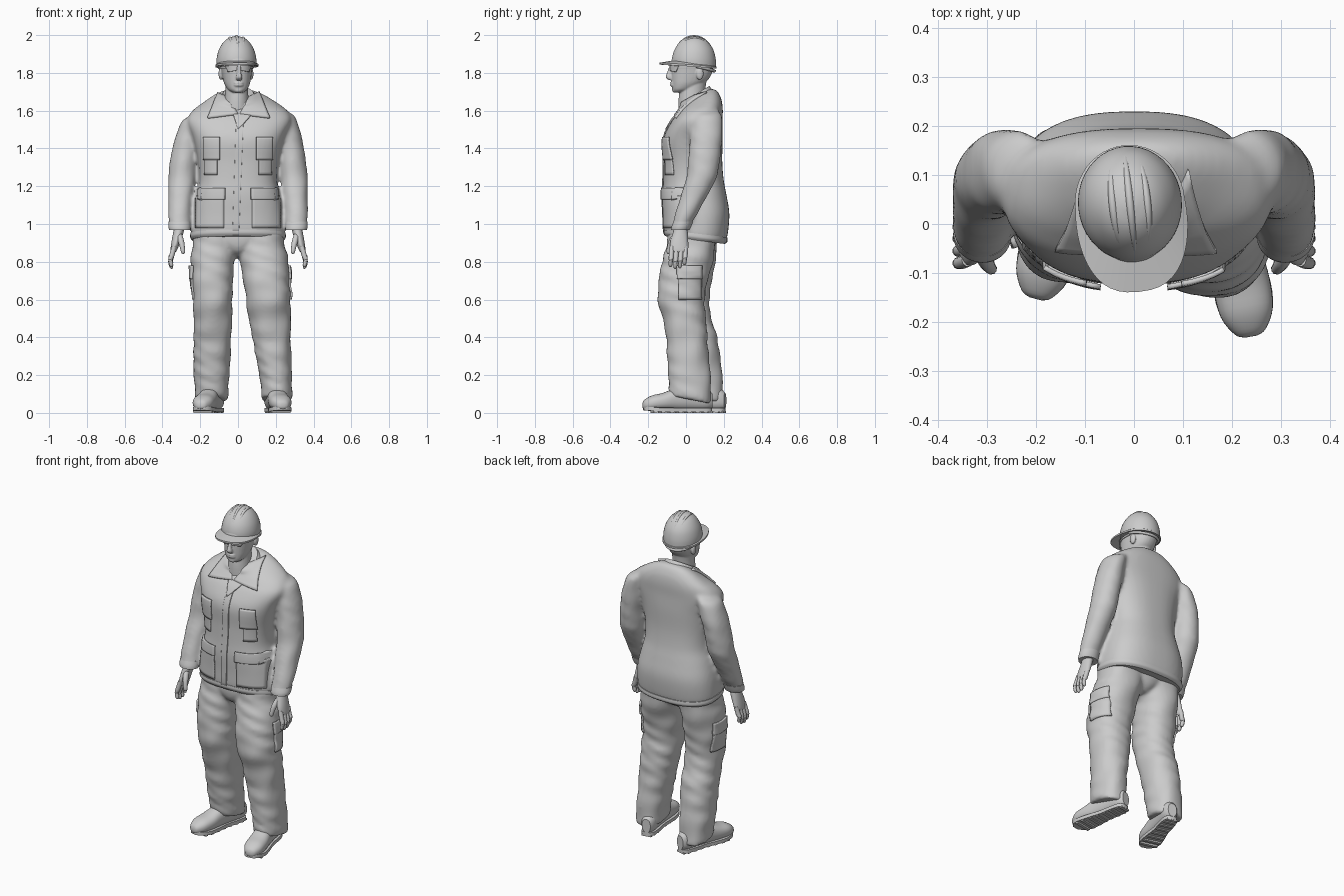
import bpy, bmesh, math
from math import sin, cos, pi
from mathutils import Vector, Matrix
from mathutils.bvhtree import BVHTree

if "Cube" in bpy.data.objects:
    bpy.data.objects.remove(bpy.data.objects["Cube"])


def spow(v, p):
    return math.copysign(abs(v) ** (2 / p), v)


def smooth_path(keys, steps):
    """Catmull-Rom interpolation of equal-length tuples."""
    out = []
    for i in range(len(keys) - 1):
        a, b, c, d = (keys[max(0, min(len(keys) - 1, i + k))] for k in (-1, 0, 1, 2))
        for s in range(steps):
            t = s / steps
            out.append([.5 * (2 * q + (r - p) * t + (2 * p - 5 * q + 4 * r - u) * t * t
                              + (3 * q - p - 3 * r + u) * t ** 3) for p, q, r, u in zip(a, b, c, d)])
    return out + [list(keys[-1])]


def skin(bm, rings):
    """Bridge rings of points and cap both ends."""
    vs = [[bm.verts.new(p) for p in r] for r in rings]
    n = len(vs[0])
    for a, b in zip(vs, vs[1:]):
        for i in range(n):
            bm.faces.new((a[i], a[(i + 1) % n], b[(i + 1) % n], b[i]))
    bm.faces.new(vs[0])
    bm.faces.new(vs[-1])


def tube(bm, keys, p=2.0, n=32, steps=4, wrinkle=0, m=Matrix()):
    """Loft of rings (x, y, z, rx, ry[, tilt])."""
    rings = []
    for x, y, z, rx, ry, tilt in smooth_path([tuple(k) + (0,) * (6 - len(k)) for k in keys], steps):
        ring = []
        for i in range(n):
            a = 2 * pi * i / n
            f = 1 + wrinkle * sin(z * 55 + 3 * sin(a + z * 9)) * sin(2 * a + z * 13)
            dy = ry * f * spow(sin(a), p)
            ring.append(m @ Vector((x + rx * f * spow(cos(a), p), y + dy, z + tilt * dy)))
        rings.append(ring)
    skin(bm, rings)


def pipe(bm, keys, n=10, steps=3):
    """Round pipe through points (x, y, z, radius)."""
    pts = smooth_path(keys, steps)
    rings = []
    for i, k in enumerate(pts):
        t = Vector(pts[min(i + 1, len(pts) - 1)][:3]) - Vector(pts[max(i - 1, 0)][:3])
        q = t.to_track_quat('Z', 'Y')
        rings.append([Vector(k[:3]) + q @ Vector((cos(2 * pi * j / n), sin(2 * pi * j / n), 0)) * k[3]
                      for j in range(n)])
    skin(bm, rings)


def ball(bm, loc, size):
    bmesh.ops.create_uvsphere(bm, u_segments=16, v_segments=10, radius=1,
                              matrix=Matrix.Translation(loc) @ Matrix.Diagonal((*size, 1)))


def finish(name, bm, m=Matrix(), voxel=0, soft=4, thick=0):
    bmesh.ops.recalc_face_normals(bm, faces=bm.faces)
    me = bpy.data.meshes.new(name)
    bm.to_mesh(me)
    bm.free()
    me.transform(m)
    me.shade_smooth()
    me.set_sharp_from_angle(angle=math.radians(40))
    ob = bpy.data.objects.new(name, me)
    bpy.context.collection.objects.link(ob)
    if voxel:
        r = ob.modifiers.new("fuse", 'REMESH')
        r.mode, r.voxel_size, r.use_smooth_shade = 'VOXEL', voxel, True
        s = ob.modifiers.new("soften", 'SMOOTH')
        s.factor, s.iterations = .5, soft
    if thick:
        s = ob.modifiers.new("thickness", 'SOLIDIFY')
        s.thickness, s.offset = thick, 0
    return ob


def patch(name, bvh, quad, side=0, off=.003, thick=.01, m=Matrix(), n=10):
    """Cloth panel laid on a surface, from the front (side=0) or from +x / -x."""
    bm = bmesh.new()
    a, b, c, d = (Vector(q) for q in quad)
    way = Vector((-side, 0, 0)) if side else Vector((0, 1, 0))
    grid = []
    for i in range(n + 1):
        for j in range(n + 1):
            w = a.lerp(b, i / n).lerp(d.lerp(c, i / n), j / n)
            o = Vector((side, w.x, w.y)) if side else Vector((w.x, -1, w.y))
            hit = bvh.ray_cast(o, way)[0] or bvh.find_nearest(o + way * .9)[0]
            grid.append(bm.verts.new(hit - way * off))
    for i in range(n):
        for j in range(n):
            k = i * (n + 1) + j
            bm.faces.new((grid[k], grid[k + 1], grid[k + n + 2], grid[k + n + 1]))
    return finish(name, bm, m, thick=thick)


def box(x0, x1, z0, z1):
    return [(x0, z0), (x1, z0), (x1, z1), (x0, z1)]


# Jacket: torso and sleeves fused
bm = bmesh.new()
tube(bm, [(0, .045, .92, .24, .155, -.13), (0, .05, .95, .25, .168, -.12), (0, .055, 1.05, .245, .175),
          (0, .045, 1.15, .225, .17), (0, .04, 1.23, .206, .16), (0, .037, 1.33, .212, .155),
          (.003, .037, 1.45, .24, .157), (.007, .057, 1.54, .275, .136), (.01, .075, 1.595, .255, .12, .1),
          (.01, .08, 1.635, .2, .107, .25), (.005, .07, 1.665, .135, .09, .5), (0, .05, 1.675, .08, .075, .55)],
     p=2.5, n=48)
torso = BVHTree.FromBMesh(bm)
ARM = [(.2, .11, 1.59, .04, .06), (.236, .11, 1.56, .062, .078), (.262, .108, 1.48, .068, .086),
       (.282, .1, 1.38, .071, .085), (.296, .083, 1.25, .073, .081), (.304, .042, 1.15, .066, .071),
       (.31, .0, 1.05, .06, .058), (.308, -.022, 1.0, .057, .05), (.308, -.028, .97, .055, .048)]
for s in (1, -1):
    tube(bm, [(s * x, y, z + (.014 * s - .002 if z > 1.4 else 0), a, b) for x, y, z, a, b in ARM], wrinkle=.03)
finish("jacket", bm, voxel=.011, soft=9)

# Jacket trim: hem, cuffs, collar, placket and pockets
bm = bmesh.new()
tube(bm, [(0, .048, .915, .243, .158, -.13), (0, .05, .93, .253, .17, -.13), (0, .05, .95, .252, .17, -.12)],
     p=2.5, n=48)
finish("jacket_hem", bm)
bm = bmesh.new()
tube(bm, [(.002, .06, 1.635, .125, .1, .5), (.002, .05, 1.665, .098, .086, .58), (.002, .047, 1.685, .082, .076, .6)])
finish("collar_stand", bm)
patch("placket", torso, [(-.03, .94), (.005, .94), (.03, 1.57), (-.01, 1.56)], thick=.006, n=16)
patch("collar_leaf_left", torso, [(-.05, 1.665), (-.105, 1.69), (-.16, 1.56), (0, 1.58)], thick=.02)
patch("collar_leaf_right", torso, [(.055, 1.665), (.11, 1.695), (.168, 1.56), (.01, 1.58)], thick=.02)
patch("lapel", torso, [(-.035, 1.61), (.0, 1.5), (.03, 1.53), (.09, 1.6)], thick=.012)
for s, w in ((1, "right"), (-1, "left")):
    patch("chest_pocket_" + w, torso, box(s * .11, s * .175, 1.26, 1.42))
    patch("chest_flap_" + w, torso, box(s * .097, s * .183, 1.34, 1.46), off=.01)
    patch("hip_pocket_" + w, torso, box(s * .075, s * .225, .98, 1.15), thick=.008)
    patch("hip_flap_" + w, torso, box(s * .068, s * .23, 1.13, 1.19), off=.009)
    bm = bmesh.new()
    tube(bm, [(s * .308, -.03, .968, .056, .049), (s * .309, -.025, .985, .059, .052), (s * .309, -.015, 1.012, .059, .052)])
    finish("cuff_" + w, bm)

# Trousers: pelvis and both legs fused
LEGS = [[(.115, .04, .99, .12, .13), (.128, .025, .88, .122, .13), (.14, .007, .8, .128, .134),
         (.15, -.015, .7, .123, .13), (.16, -.026, .6, .118, .124), (.168, -.008, .5, .112, .114),
         (.178, .004, .4, .102, .11), (.188, .01, .3, .094, .11), (.199, .018, .2, .086, .112),
         (.205, .022, .1, .082, .112, -.15), (.205, .022, .07, .078, .108, -.2)],
        [(-.11, .045, .99, .12, .13), (-.125, .035, .88, .118, .13), (-.134, .022, .8, .115, .132),
         (-.136, .01, .7, .11, .128), (-.134, .002, .6, .104, .122), (-.133, .02, .5, .102, .114),
         (-.135, .052, .4, .1, .114), (-.138, .07, .3, .098, .11), (-.14, .085, .2, .094, .107),
         (-.14, .098, .1, .088, .102, -.15), (-.14, .1, .07, .084, .098, -.2)]]
bm = bmesh.new()
for leg in LEGS:
    tube(bm, leg, p=2.2, wrinkle=.04)
thighs = BVHTree.FromBMesh(bm)
tube(bm, [(0, .045, 1.0, .21, .13), (0, .035, .92, .2, .13), (0, .03, .86, .09, .11), (0, .03, .83, .03, .07)])
finish("trousers", bm, voxel=.011)
for s, w in ((1, "right"), (-1, "left")):
    patch("cargo_pocket_" + w, thighs, box(-.04, .08, .6, .74), side=s, thick=.012)
    patch("cargo_flap_" + w, thighs, box(-.048, .085, .71, .78), side=s, off=.008)

# Boots: upper, sole and tread lugs, built heel at origin with toe towards -y
SWAP = Matrix(((1, 0, 0, 0), (0, 0, 1, 0), (0, 1, 0, 0), (0, 0, 0, 1)))
HALF = [(0, .02), (-.02, .038), (-.08, .044), (-.15, .044), (-.22, .054), (-.29, .059), (-.34, .045), (-.365, .02)]
for w, x, y, turn in (("right", .174, .135, 10), ("left", -.105, .205, -15)):
    m = Matrix.Translation((x, y, 0)) @ Matrix.Rotation(math.radians(turn), 4, 'Z')
    bm = bmesh.new()
    tube(bm, [(0, .065, .002, .026, .04), (0, .075, -.035, .043, .06), (0, .08, -.12, .047, .066),
              (0, .073, -.19, .051, .06), (0, .06, -.26, .058, .046), (0, .053, -.32, .054, .039),
              (0, .044, -.36, .032, .025), (0, .04, -.37, .012, .01)], p=2.3, m=SWAP)
    finish("boot_" + w, bm, m)
    bm = bmesh.new()
    half = smooth_path(HALF, 3)
    loop = [(h, t) for t, h in half] + [(-h, t) for t, h in reversed(half)]
    skin(bm, [[Vector((a, b, z + .1 * max(0, -.28 - b))) for a, b in loop] for z in (.006, .026)])
    for t, h in half[2:-5:2]:
        bmesh.ops.create_cube(bm, size=1, matrix=Matrix.Translation((0, t, .005)) @ Matrix.Diagonal((h * 1.8, .018, .01, 1)))
    finish("sole_" + w, bm, m)

# Hands: palm, four fingers and thumb
for s, w in ((1, "right"), (-1, "left")):
    bm = bmesh.new()
    tube(bm, [(.309, -.027, .99, .028, .032), (.317, -.03, .95, .027, .04), (.33, -.036, .9, .023, .048),
              (.341, -.036, .86, .017, .047), (.344, -.036, .85, .01, .04)], n=20)
    for y, drop in ((-.074, .01), (-.049, .0), (-.024, .003), (.0, .02)):
        pipe(bm, [(.338, y, .88, .013), (.35, y - .004, .835, .0135), (.358, y - .006, .80 + drop, .012),
                  (.352, y - .008, .772 + drop, .01), (.348, y - .008, .764 + drop, .004)])
    pipe(bm, [(.315, -.045, .95, .016), (.302, -.075, .91, .016), (.294, -.088, .875, .013),
              (.29, -.092, .85, .011), (.289, -.093, .842, .004)])
    finish("hand_" + w, bm, Matrix.Diagonal((s, 1, 1, 1)))

# Head with neck, nose, ears and lips fused, turned slightly
HEAD = Matrix.Translation((-.008, .04, 0)) @ Matrix.Rotation(math.radians(6), 4, 'Z') @ Matrix.Translation((0, -.04, 0))
bm = bmesh.new()
tube(bm, [(0, -.035, 1.697, .028, .03), (0, -.016, 1.712, .05, .057), (0, .006, 1.74, .066, .082),
          (0, .022, 1.77, .074, .1), (0, .031, 1.81, .08, .11), (0, .033, 1.86, .084, .112), (0, .035, 1.9, .07, .1)], p=2.2)
face = BVHTree.FromBMesh(bm)
tube(bm, [(0, .03, 1.56, .075, .07), (0, .03, 1.65, .064, .07), (0, .035, 1.72, .06, .068), (0, .045, 1.79, .06, .07)])
tube(bm, [(0, -.08, 1.832, .009, .01), (0, -.088, 1.8, .011, .014), (0, -.091, 1.777, .017, .017), (0, -.08, 1.762, .014, .014)], n=16)
for z, h in ((1.747, .007), (1.735, .008)):
    ball(bm, (0, -.072, z), (.026, .013, h))
ball(bm, (0, -.058, 1.71), (.026, .017, .016))
for s in (1, -1):
    ball(bm, (s * .081, .065, 1.795), (.012, .02, .033))
finish("head", bm, HEAD, voxel=.004, soft=6)

# Safety glasses
for s, w in ((1, "right"), (-1, "left")):
    patch("lens_" + w, face, [(s * .012, 1.812), (s * .055, 1.805), (s * .068, 1.838), (s * .008, 1.84)],
          off=.006, thick=.006, m=HEAD)
    patch("temple_" + w, face, box(-.06, .06, 1.824, 1.834), side=s, off=.003, thick=.005, m=HEAD)

# Hard hat: shell, ridges, brim and nape strap
bm = bmesh.new()
tube(bm, [(0, .042, 1.835, .105, .117, -.08), (0, .042, 1.875, .105, .116, -.04), (0, .042, 1.92, .094, .104),
          (0, .042, 1.96, .071, .078), (0, .042, 1.984, .043, .047), (0, .042, 1.994, .012, .013)], n=40)
for x in (-.035, 0, .035):
    k = math.sqrt(1 - (x / .106) ** 2)
    pipe(bm, [(x * (.4 + .6 * sin(t)), .042 + .113 * k * cos(t), 1.85 + .142 * k * sin(t), .002 + .006 * sin(t))
              for t in [math.radians(35 + 11 * i) for i in range(11)]])
finish("hard_hat", bm, HEAD)
bm = bmesh.new()
rows = []
for i in range(49):
    a = 2 * pi * i / 48
    f = max(0, -sin(a)) ** .8
    o = Vector(((.112 + .014 * f) * spow(cos(a), 2 + .5 * f), .042 + .119 * sin(a) - .062 * f, 1.842 - .01 * sin(a) + .002 * f))
    q = Vector((.1 * cos(a), .042 + .108 * sin(a), 1.85 - .008 * sin(a) + .008 * f))
    rows.append([q, o, o - Vector((0, 0, .01)), q - Vector((0, 0, .012))])
skin(bm, rows)
bmesh.ops.remove_doubles(bm, verts=bm.verts, dist=1e-5)
finish("hat_brim", bm, HEAD)
bm = bmesh.new()
pipe(bm, [(.09 * cos(t), .045 + .106 * sin(t), 1.835 - .025 * sin(t), .008)
          for t in [pi * i / 12 for i in range(13)]])
finish("nape_strap", bm, HEAD)
